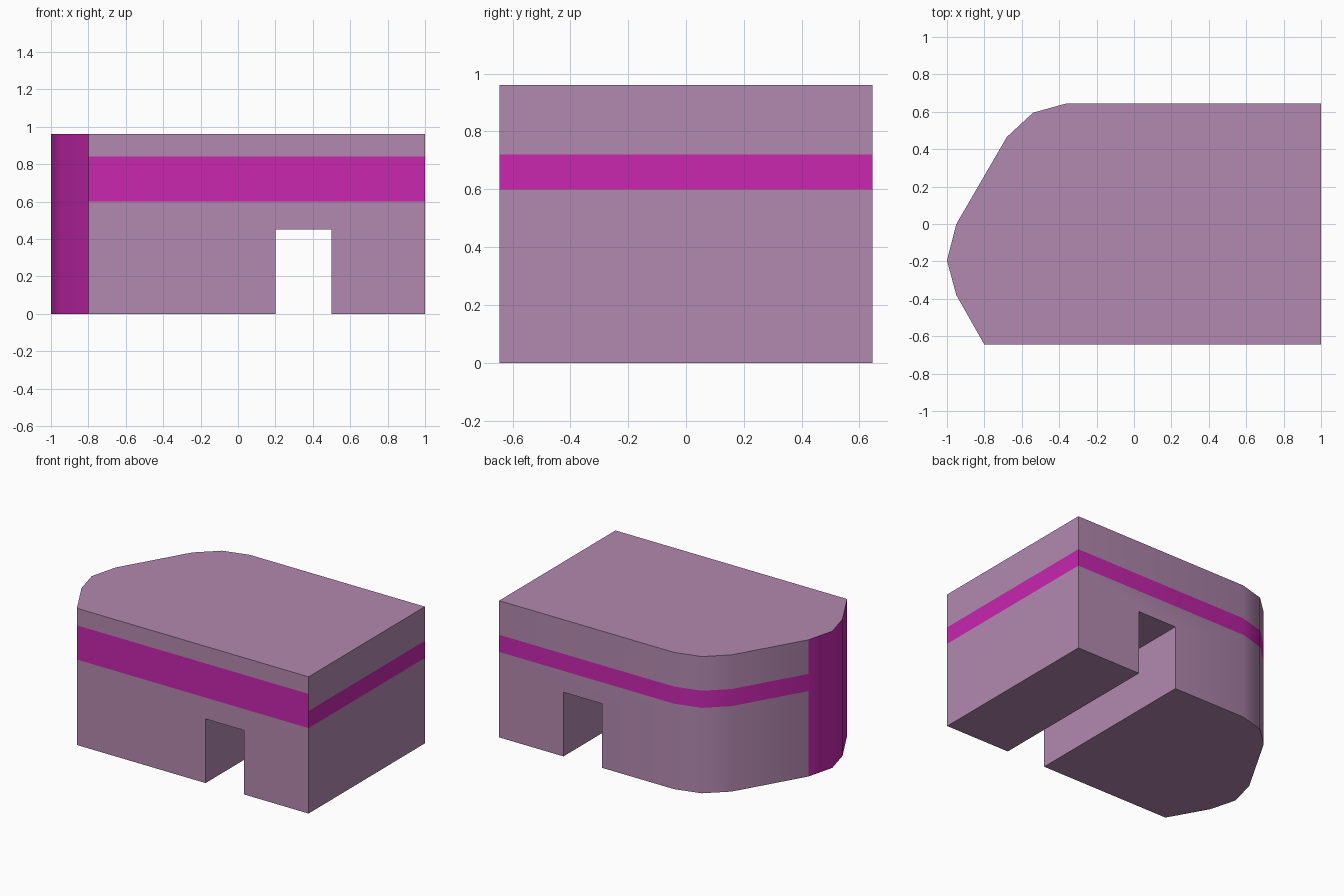
import bpy, bmesh, math

if "Cube" in bpy.data.objects:
    bpy.data.objects.remove(bpy.data.objects["Cube"])


def material(name, color):
    m = bpy.data.materials.new(name)
    m.diffuse_color = color
    m.use_nodes = True
    m.node_tree.nodes["Principled BSDF"].inputs["Base Color"].default_value = m.diffuse_color
    return m


def prism(name, outline, z0, z1):
    bm = bmesh.new()
    base = bm.faces.new([bm.verts.new((x, y, z0)) for x, y in outline])
    ext = bmesh.ops.extrude_face_region(bm, geom=[base])
    top = [v for v in ext["geom"] if isinstance(v, bmesh.types.BMVert)]
    bmesh.ops.translate(bm, verts=top, vec=(0, 0, z1 - z0))
    bmesh.ops.recalc_face_normals(bm, faces=bm.faces[:])
    me = bpy.data.meshes.new(name)
    bm.to_mesh(me)
    bm.free()
    ob = bpy.data.objects.new(name, me)
    bpy.context.collection.objects.link(ob)
    return ob


# Main block with one rounded end
outline = [(-0.8, -0.645), (1, -0.645), (1, 0.645), (-0.36, 0.645), (-0.54, 0.595),
           (-0.68, 0.465), (-0.95, 0), (-1, -0.195), (-0.95, -0.38)]
body = prism("striped_body", outline, 0, 0.96)

# Slot through the underside
slot = prism("slot_cutter", [(0.2, -1), (0.5, -1), (0.5, 1), (0.2, 1)], -0.2, 0.45)
slot.hide_render = True
cut = body.modifiers.new("slot", "BOOLEAN")
cut.operation = "DIFFERENCE"
cut.solver = "EXACT"
cut.object = slot
bpy.context.view_layer.objects.active = body
body.select_set(True)
bpy.ops.object.modifier_apply(modifier="slot")
bpy.data.objects.remove(slot)

# Painted stripe: wider at the front, full height round the front-left curve
body.data.materials.clear()
body.data.materials.append(material("mauve", (0.45, 0.25, 0.43, 1)))
body.data.materials.append(material("magenta", (0.58, 0.02, 0.43, 1)))
bm = bmesh.new()
bm.from_mesh(body.data)
for z in (0.6, 0.72, 0.84):
    bmesh.ops.bisect_plane(bm, geom=bm.verts[:] + bm.edges[:] + bm.faces[:],
                           plane_co=(0, 0, z), plane_no=(0, 0, 1))
bm.normal_update()
for f in bm.faces:
    c, n = f.calc_center_median(), f.normal
    wall = abs(n.z) < 0.1
    upper = 0.84 if n.y < -0.95 else 0.72
    curve = c.x < -0.8 and c.y < 0
    f.material_index = int(wall and (curve or 0.6 < c.z < upper))
bm.to_mesh(body.data)
bm.free()
bpy.ops.object.shade_smooth_by_angle(angle=math.radians(35))
